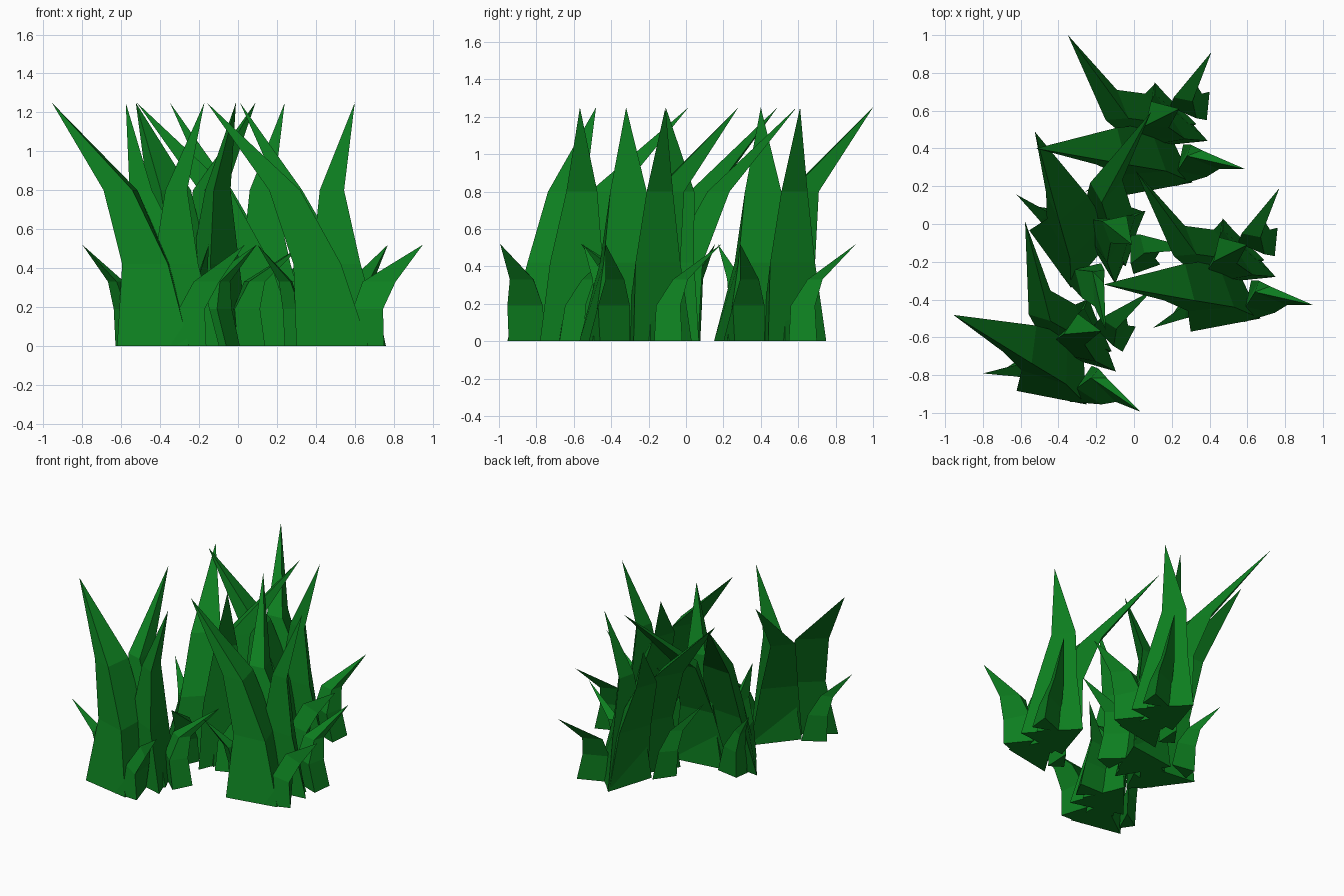
import bpy, bmesh
from math import radians
from mathutils import Vector

if "Cube" in bpy.data.objects:
    bpy.data.objects.remove(bpy.data.objects["Cube"])

green = bpy.data.materials.new("grass_green")
green.diffuse_color = (0.004, 0.21, 0.014, 1)
green.use_nodes = True
green.node_tree.nodes["Principled BSDF"].inputs["Base Color"].default_value = green.diffuse_color

TALL = (0, 0.42, 0.80, 1.25)      # ring heights of tall blades
SHORT = (0, 0.19, 0.33, 0.52)     # ring heights of short blades
ORIGIN = Vector((0.10, 0.45, 0))  # clump centre in the layout below

# each blade: three triangular rings (bottom to top), then the tip
BLADES = [
    ("tall_back", TALL,
     [(.06, .36), (.33, .53), (.11, .74)],
     [(-.03, .45), (.19, .53), (.06, .69)],
     [(-.15, .55), (-.03, .56), (-.09, .71)], (-.35, 1.0)),
    ("tall_side", TALL,
     [(-.06, .15), (.31, .22), (.17, .52)],
     [(-.075, .26), (.17, .28), (.08, .53)],
     [(-.20, .315), (-.04, .315), (-.09, .51)], (-.52, .40)),
    ("tall_upright", TALL,
     [(.39, .44), (.11, .75), (.00, .40)],
     [(.27, .45), (.11, .69), (.02, .46)],
     [(.185, .51), (.09, .65), (.06, .52)], (.24, .61)),
    ("short_back", SHORT,
     [(.40, .70), (.20, .62), (.385, .55)],
     [(.36, .69), (.19, .62), (.33, .56)],
     [(.335, .73), (.21, .67), (.31, .65)], (.41, .91)),
    ("short_right", SHORT,
     [(.39, .26), (.26, .42), (.22, .20)],
     [(.385, .25), (.30, .42), (.23, .28)],
     [(.45, .29), (.36, .39), (.28, .36)], (.59, .29)),
    ("short_left", SHORT,
     [(-.12, .28), (-.03, .22), (-.02, .42)],
     [(-.13, .28), (-.04, .23), (-.04, .38)],
     [(-.15, .25), (-.09, .22), (-.08, .30)], (-.26, .17)),
]


def blade_mesh(name, heights, rings, tip):
    """Three-sided blade: stacked triangles closing to a point."""
    bm = bmesh.new()
    loops = [[bm.verts.new(Vector((x, y, z)) - ORIGIN) for x, y in ring]
             for ring, z in zip(rings, heights)]
    top = bm.verts.new(Vector((*tip, heights[3])) - ORIGIN)
    bm.faces.new(loops[0])
    for lo, hi in zip(loops, loops[1:]):
        for i in range(3):
            j = (i + 1) % 3
            bm.faces.new((lo[i], lo[j], hi[j], hi[i]))
    for i in range(3):
        bm.faces.new((loops[2][i], loops[2][(i + 1) % 3], top))
    bmesh.ops.recalc_face_normals(bm, faces=bm.faces)
    me = bpy.data.meshes.new(name)
    bm.to_mesh(me)
    bm.free()
    me.materials.append(green)
    return me


meshes = [(n, blade_mesh(n, h, (a, b, c), t)) for n, h, a, b, c, t in BLADES]

# four turned copies of the clump
CLUMPS = [("back", .10, .45, 0), ("right", .46, -.27, 0),
          ("left", -.215, -.05, -64.7), ("front", -.362, -.664, -21.7)]
for clump, x, y, turn in CLUMPS:
    for name, me in meshes:
        ob = bpy.data.objects.new(f"{clump}_clump_{name}_blade", me)
        ob.location = (x, y, 0)
        ob.rotation_euler.z = radians(turn)
        bpy.context.collection.objects.link(ob)
